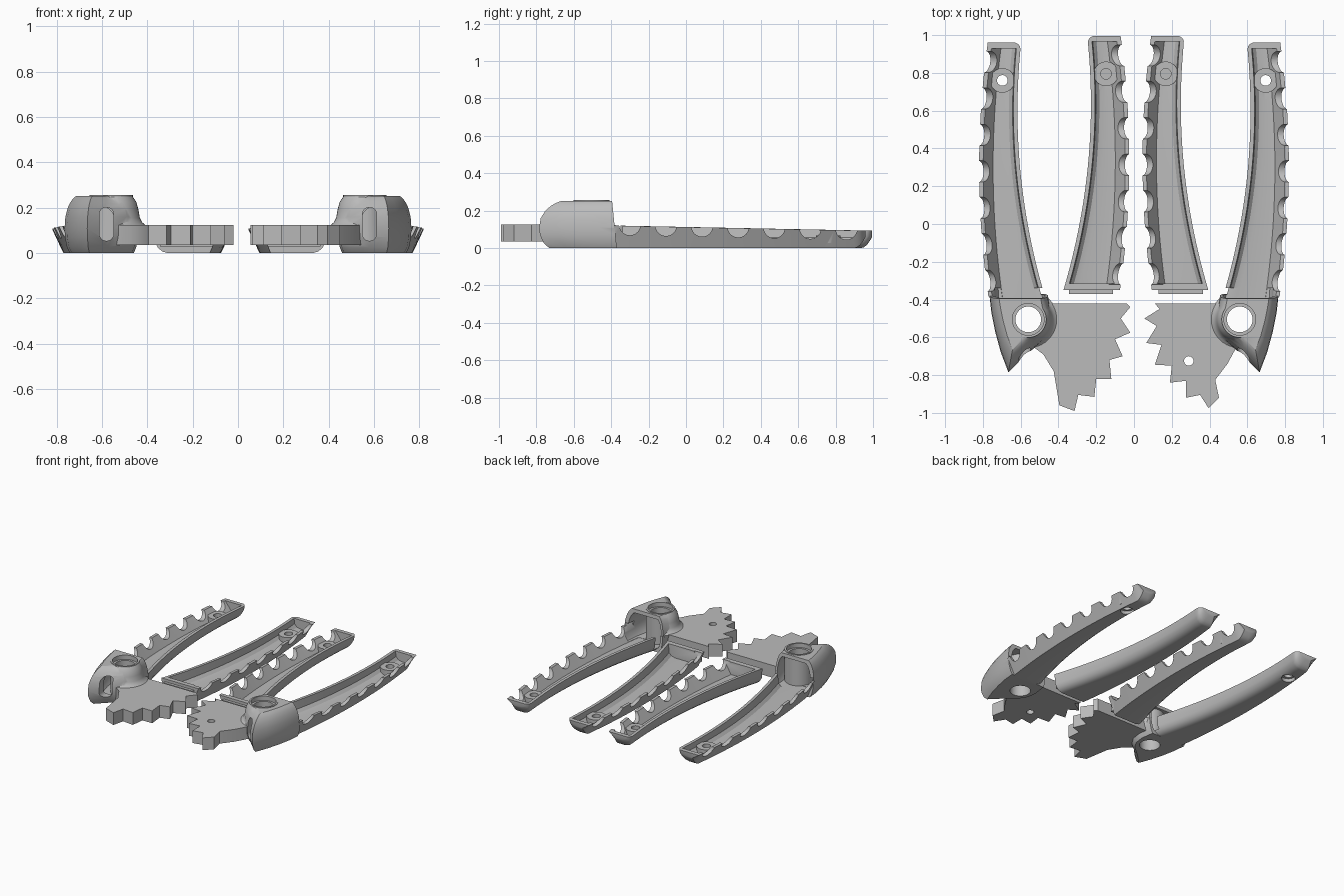
import bpy, bmesh, math
from mathutils import Matrix

cube = bpy.data.objects.get("Cube")
if cube:
    bpy.data.objects.remove(cube)

grey = bpy.data.materials.new("plain grey")
grey.use_nodes = True
colour = (0.5, 0.5, 0.5, 1)
grey.diffuse_color = colour
grey.node_tree.nodes["Principled BSDF"].inputs["Base Color"].default_value = colour


def loft(rings, name="piece"):
    """Closed solid through rings of equal point count."""
    bm = bmesh.new()
    loops = [[bm.verts.new(p) for p in ring] for ring in rings]
    n = len(loops[0])
    for a, b in zip(loops, loops[1:]):
        for i in range(n):
            j = (i + 1) % n
            bm.faces.new((a[i], a[j], b[j], b[i]))
    bm.faces.new(loops[0])
    bm.faces.new(loops[-1])
    bmesh.ops.recalc_face_normals(bm, faces=bm.faces)
    mesh = bpy.data.meshes.new(name)
    bm.to_mesh(mesh)
    bm.free()
    obj = bpy.data.objects.new(name, mesh)
    bpy.context.scene.collection.objects.link(obj)
    return obj


def combine(obj, other, operation):
    """Apply a boolean and discard the second solid."""
    mod = obj.modifiers.new("boolean", 'BOOLEAN')
    mod.operation, mod.solver, mod.object = operation, 'EXACT', other
    bpy.context.view_layer.update()
    deps = bpy.context.evaluated_depsgraph_get()
    mesh = bpy.data.meshes.new_from_object(obj.evaluated_get(deps))
    obj.modifiers.clear()
    obj.data = mesh
    bpy.data.objects.remove(other)


def join(obj, other):
    combine(obj, other, 'UNION')


def cut(obj, other):
    combine(obj, other, 'DIFFERENCE')


def lathe(x, y, profile, n=40):
    angles = [math.tau * i / n for i in range(n)]
    return loft([[(x + r * math.cos(a), y + r * math.sin(a), z) for a in angles]
                 for r, z in profile])


def prism(points, z0, z1):
    return loft([[(x, y, z) for x, y in points] for z in (z0, z1)])


# Handle curves: grip edge, smooth edge and rim height along y
END = 0.96


def grip_x(y):
    return 0.82 - 0.105 * (y - 0.3) ** 2


def smooth_x(y):
    return 0.617 - 0.15 * (y - 0.6) ** 2


def rim(y):
    return 0.112 - 0.02 * y


def stations(a, b, n=24):
    return [a + (b - a) * i / n for i in range(n + 1)]


def outer_section(y):
    t = max(0, (y - 0.9) / (END - 0.9))
    g, s, h = grip_x(y), smooth_x(y) + 0.03 * t ** 5, rim(y)
    lift = 0.06 * t ** 2
    pts = [(g, h), (g - 0.05, 0), (s + 0.065, 0), (s + 0.04, 0.007),
           (s + 0.02, 0.024), (s + 0.006, 0.05), (s, h)]
    return [(x, y, lift + z * (h - lift) / h) for x, z in pts]


def cavity_section(y):
    g, s, top = grip_x(y), smooth_x(y), rim(y) + 0.02
    pts = [(g - 0.008, top), (g - 0.074, 0.028), (s + 0.075, 0.028),
           (s + 0.045, 0.035), (s + 0.026, 0.055), (s + 0.02, top)]
    return [(x, y, z) for x, z in pts]


def handle_body(name):
    ys = stations(-0.385, 0.9) + [0.915, 0.93, 0.94, 0.95, 0.956, END]
    return loft([outer_section(y) for y in ys], name)


def finish_grip(obj, through):
    # Finger scallops along the sloping wall
    for k in range(7):
        y = -0.3 + 0.193 * k
        ring = [(y + 0.057 * math.cos(a), rim(y) + 0.007 + 0.057 * math.sin(a))
                for a in [math.tau * i / 24 for i in range(24)]]
        x = grip_x(y)
        cut(obj, loft([[(u, v, z) for v, z in ring] for u in (x - 0.07, x + 0.08)]))
    # Screw post
    px, py = 0.697, 0.76
    join(obj, lathe(px, py, [(0.065, 0.026), (0.065, 0.066)]))
    if through:
        cut(obj, lathe(px, py, [(0.045, -0.01), (0.045, 0.025), (0.028, 0.025), (0.028, 0.1)]))
    else:
        cut(obj, lathe(px, py, [(0.028, 0.02), (0.028, 0.1)]))


# Pivot head: outline scaled by level
OUTLINE = [(.765, -.37), (.755, -.47), (.735, -.57), (.705, -.68), (.665, -.785),
           (.58, -.70), (.49, -.625), (.45, -.56), (.44, -.48), (.455, -.37)]
LEVELS = [(0, .87), (.025, .94), (.07, .99), (.11, 1), (.16, .98),
          (.2, .92), (.225, .85), (.242, .78), (.252, .71)]
CX, BACK = 0.59, -0.37


def head_solid(cavity=False):
    rings = []
    for z, s in LEVELS:
        k = s * (0.85 if cavity else 1)
        ring = []
        for x, y in OUTLINE:
            yy = BACK + (y - BACK) * k - 0.1 * z * (y == BACK)
            if cavity and y == BACK:
                yy = -0.34
            ring.append((CX + (x - CX) * k, yy, 0.03 + z * 0.78 if cavity else z))
        rings.append(ring)
    return loft(rings)


def lower_handle(name, teeth, pin_hole):
    hx, hy = 0.56, -0.505
    obj = handle_body(name)
    join(obj, head_solid())
    # Flared collar blending into the toothed plate
    join(obj, lathe(hx, hy, [(.14, .06), (.155, .122), (.138, .135), (.127, .155),
                             (.121, .19), (.112, .225), (.095, .25)]))
    join(obj, prism(teeth, 0.035, 0.125))
    cut(obj, loft([cavity_section(y) for y in stations(-0.44, 0.93)]))
    cut(obj, head_solid(cavity=True))
    # Spring slot in the nose
    ring = []
    for i in range(24):
        a = math.tau * (i + 0.5) / 24
        ring.append((0.58 + 0.032 * math.cos(a),
                     0.128 + 0.032 * math.sin(a) + math.copysign(0.042, math.sin(a))))
    cut(obj, loft([[(x, y, z) for x, z in ring] for y in (-0.9, -0.61)]))
    # Pivot sleeve, bore and counterbore
    join(obj, lathe(hx, hy, [(0.096, 0.012), (0.096, 0.256)]))
    cut(obj, lathe(hx, hy, [(0.068, -0.02), (0.068, 0.225), (0.084, 0.225), (0.084, 0.3)]))
    if pin_hole:
        cut(obj, lathe(0.29, -0.725, [(0.025, 0), (0.025, 0.2)], 20))
    finish_grip(obj, True)
    return obj


def grip_cover(name):
    obj = handle_body(name)
    cut(obj, loft([cavity_section(y) for y in stations(-0.35, 0.93)]))
    # Tongue on the closed end
    join(obj, prism([(.50, -.405), (.735, -.405), (.735, -.37), (.50, -.37)], 0.03, 0.1))
    finish_grip(obj, False)
    return obj


def place(obj, mirror, dx, dy):
    mat = Matrix.Translation((dx, dy, 0))
    if mirror:
        mat = mat @ Matrix.Scale(-1, 4, (1, 0, 0))
    obj.data.transform(mat)
    if mirror:
        obj.data.flip_normals()
    obj.data.materials.clear()
    obj.data.materials.append(grey)
    bpy.ops.object.select_all(action='DESELECT')
    obj.select_set(True)
    bpy.context.view_layer.objects.active = obj
    bpy.ops.object.shade_smooth_by_angle(angle=math.radians(30))


# Toothed jaw plates, each ending inside its head
SMALL_TEETH = [(.50, -.42), (.11, -.42), (.135, -.45), (.055, -.5), (.12, -.54), (.065, -.63),
               (.145, -.64), (.11, -.745), (.2, -.75), (.19, -.84), (.275, -.83), (.275, -.92),
               (.35, -.905), (.395, -.975), (.45, -.92), (.43, -.825), (.495, -.74), (.56, -.62)]
LARGE_TEETH = [(.50, -.42), (.04, -.42), (.02, -.44), (.07, -.5), (.02, -.575), (.1, -.61),
               (.06, -.7), (.13, -.72), (.12, -.82), (.2, -.82), (.21, -.915), (.295, -.905),
               (.315, -.99), (.395, -.96), (.425, -.78), (.48, -.69), (.56, -.63)]

place(lower_handle("left_handle", SMALL_TEETH, True), False, 0, 0)
place(lower_handle("right_handle", LARGE_TEETH, False), True, 0, 0)
place(grip_cover("left_grip_cover"), True, 0.865, 0.035)
place(grip_cover("right_grip_cover"), False, -0.845, 0.035)
